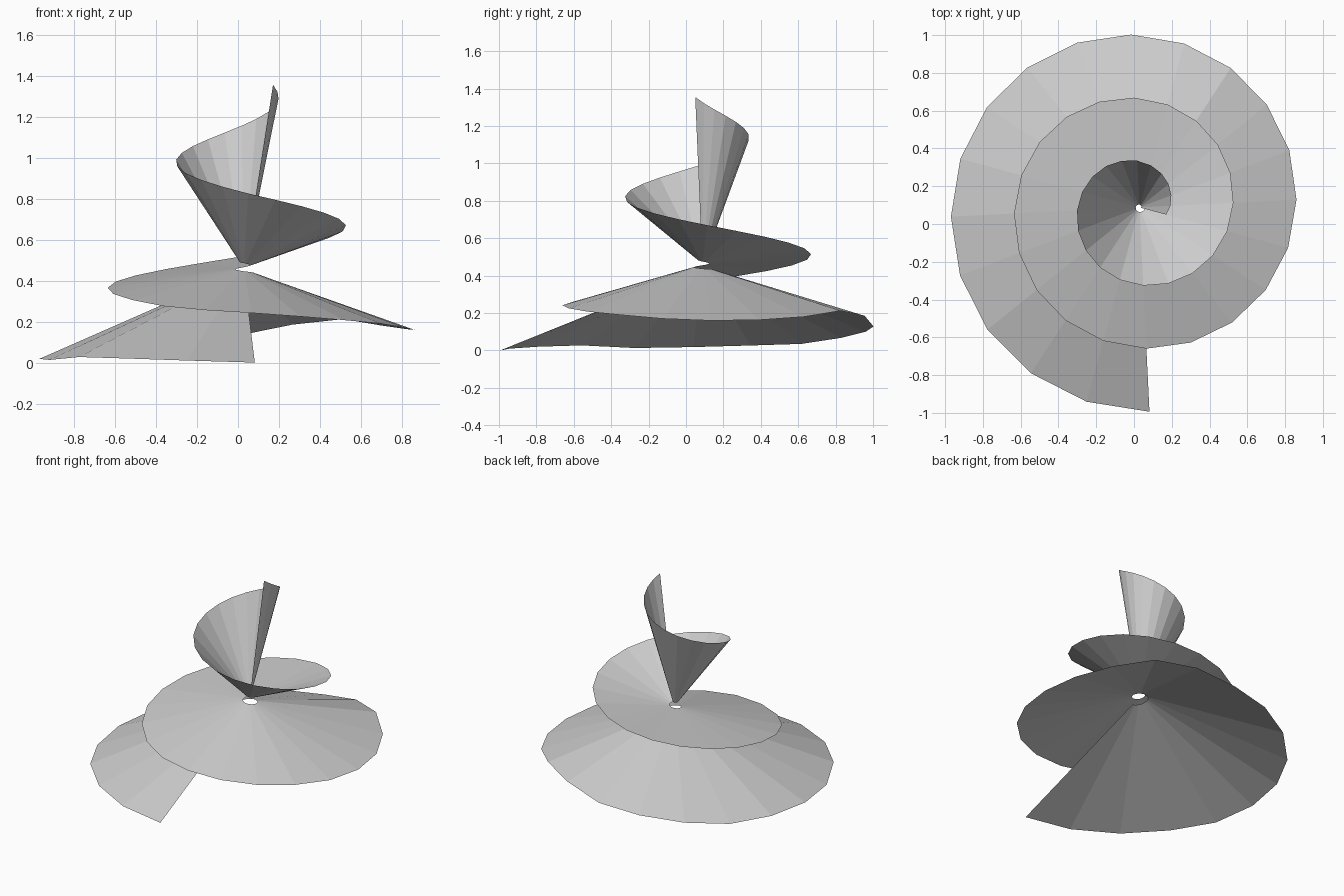
import bpy, math

if "Cube" in bpy.data.objects:
    bpy.data.objects.remove(bpy.data.objects["Cube"])

# Spiral ribbon: 18 degree steps, winding clockwise while it shrinks and climbs
STEPS = 56
STEP_ANGLE = math.radians(18)
START_ANGLE = math.radians(-87.2)
AXIS = (0.029, 0.088)
R_START, R_END = 1.083, 0.147
INNER_RATIO = 0.06

# Height of each edge, as (step, z) keys
OUTER_Z = [(0, 0.0), (2, 0.02), (3, 0.027), (4, 0.013), (5, 0.018), (7, 0.035),
           (8, 0.067), (9, 0.1), (10, 0.128), (11, 0.185), (12, 0.212), (13, 0.18),
           (14, 0.163), (15, 0.16), (16, 0.17), (17, 0.19), (18, 0.207), (19, 0.225),
           (20, 0.242), (21, 0.256), (22, 0.275), (25, 0.365), (30, 0.515),
           (35, 0.67), (40, 0.825), (45, 0.99), (50, 1.155), (56, 1.355)]
INNER_Z = [(0, 0.41), (5, 0.43), (15, 0.437), (20, 0.445), (40, 0.485), (56, 0.5)]


def height(keys, i):
    for (a, za), (b, zb) in zip(keys, keys[1:]):
        if a <= i <= b:
            return za + (zb - za) * (i - a) / (b - a)


def point(i, scale, keys):
    r = (R_START + (R_END - R_START) * i / STEPS) * scale
    ang = START_ANGLE - i * STEP_ANGLE
    return (AXIS[0] + r * math.cos(ang), AXIS[1] + r * math.sin(ang), height(keys, i))


# One rib (inner and outer point) per step, joined by flat panels
verts, faces = [], []
for i in range(STEPS + 1):
    verts += [point(i, INNER_RATIO, INNER_Z), point(i, 1, OUTER_Z)]
for i in range(STEPS):
    a = 2 * i
    faces.append((a, a + 2, a + 3, a + 1))

mesh = bpy.data.meshes.new("spiral_ribbon")
mesh.from_pydata(verts, [], faces)
mesh.update()

grey = bpy.data.materials.new("light_grey")
grey.diffuse_color = (0.6, 0.6, 0.6, 1)
grey.use_nodes = True
grey.node_tree.nodes["Principled BSDF"].inputs["Base Color"].default_value = grey.diffuse_color
mesh.materials.append(grey)

ribbon = bpy.data.objects.new("spiral_ribbon", mesh)
bpy.context.collection.objects.link(ribbon)
